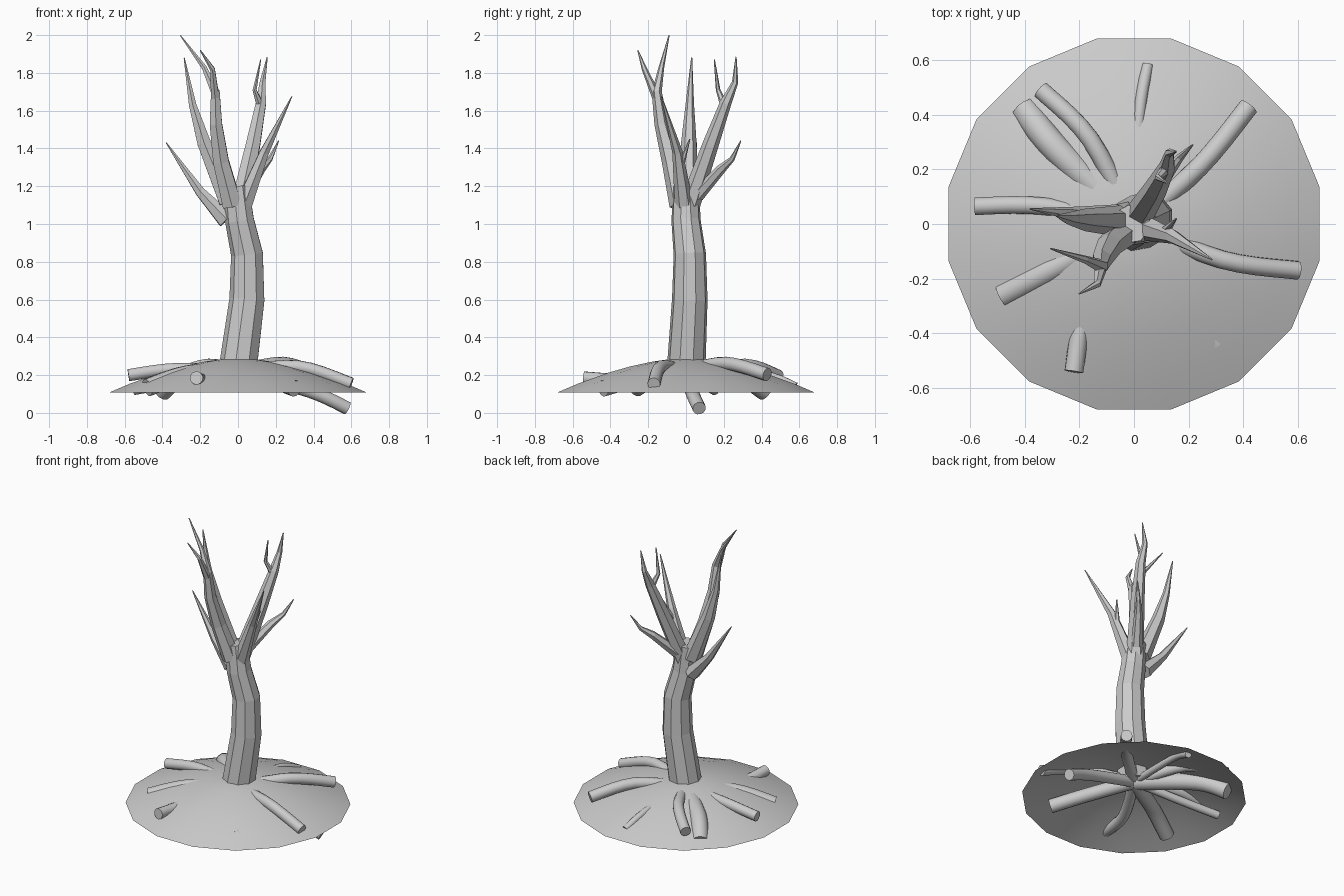
import bpy, bmesh, math
from mathutils import Vector
from mathutils.geometry import interpolate_bezier

if "Cube" in bpy.data.objects:
    bpy.data.objects.remove(bpy.data.objects["Cube"])


def finish(bm, name, smooth=None):
    bmesh.ops.recalc_face_normals(bm, faces=bm.faces)
    me = bpy.data.meshes.new(name)
    bm.to_mesh(me)
    bm.free()
    ob = bpy.data.objects.new(name, me)
    bpy.context.collection.objects.link(ob)
    if smooth:
        bpy.ops.object.select_all(action='DESELECT')
        bpy.context.view_layer.objects.active = ob
        ob.select_set(True)
        bpy.ops.object.shade_smooth_by_angle(angle=math.radians(smooth))


def bridge(bm, rings):
    n = len(rings[0])
    for a, b in zip(rings, rings[1:]):
        for k in range(n):
            j = (k + 1) % n
            bm.faces.new((a[k], a[j], b[j], b[k]))
    bm.faces.new(rings[-1])


def tube(name, points, radius, sides=6, smooth=None):
    # limb swept along points; radius(t) gives its thickness from base to end
    bm = bmesh.new()
    pts = [Vector(p) for p in points]
    last = len(pts) - 1
    rings, u = [], None
    for i, p in enumerate(pts):
        d = (pts[min(i + 1, last)] - pts[max(i - 1, 0)]).normalized()
        if u is None:
            u = Vector((1, 0, 0)) if abs(d.x) < .8 else Vector((0, 1, 0))
        u = (u - d * u.dot(d)).normalized()
        v = d.cross(u)
        angles = [math.tau * (k + .5) / sides for k in range(sides)]
        rings.append([bm.verts.new(p + radius(i / last) * (u * math.cos(a) + v * math.sin(a)))
                      for a in angles])
    bridge(bm, rings)
    bm.faces.new(rings[0])
    finish(bm, name, smooth)


def ground(r):
    # height of the mound at a distance from the trunk
    return .29 - .18 * (r / .69) ** 1.7


def soften(points, steps=6):
    # smooth curve through the points
    pts = [Vector(p) for p in points]
    out = []
    for i in range(len(pts) - 1):
        a, b = pts[i], pts[i + 1]
        ta = (b - pts[max(i - 1, 0)]) / 6
        tb = (pts[min(i + 2, len(pts) - 1)] - a) / 6
        out += interpolate_bezier(a, a + ta, b - tb, b, steps)[:-1]
    return out + [pts[-1]]


def branch(name, r, *points):
    # limb that tapers to a point
    tube(name + "_branch", points, lambda t: max(.003, r * (1 - t) ** .85))


def root(name, r, mid, end):
    # blunt root from under the trunk; mid and end are x, y, height above the mound
    path = [(0, 0, .22)]
    for x, y, lift in (mid, end):
        path.append((x, y, ground(math.hypot(x, y)) + lift))
    tube(name + "_root", soften(path), lambda t: r, 12, 40)


# Open-bottomed earth mound, 16 sides
bm = bmesh.new()
rings = []
for r in (.692, .585, .42, .3, .18, .08):
    rings.append([bm.verts.new((r * math.cos(a), r * math.sin(a), ground(r)))
                  for a in [math.tau * (k + .5) / 16 for k in range(16)]])
bridge(bm, rings)
finish(bm, "mound", 12)

# Trunk
tube("trunk", [(0, 0, .22), (.05, .02, .6), (.05, .02, .84), (.01, 0, 1.02), (-.01, 0, 1.2)],
     lambda t: .104 - .034 * t, 9)

# Branches
branch("left_main", .058, (-.03, -.03, 1.1), (-.09, -.08, 1.33), (-.117, -.13, 1.53),
       (-.12, -.155, 1.7), (-.18, -.13, 1.83), (-.305, -.09, 1.998))
branch("left_fork", .026, (-.12, -.15, 1.66), (-.135, -.22, 1.82), (-.2, -.255, 1.92))
branch("left_tall", .058, (-.05, .01, 1.12), (-.18, .015, 1.43), (-.24, .02, 1.63), (-.285, .03, 1.88))
branch("left_low", .052, (-.06, .02, 1.02), (-.2, .035, 1.17), (-.38, .055, 1.43))
branch("right_main", .055, (.01, .02, 1.1), (.08, .13, 1.42), (.122, .21, 1.64),
       (.13, .26, 1.75), (.155, .265, 1.885))
branch("right_fork", .022, (.12, .205, 1.62), (.088, .17, 1.71), (.12, .15, 1.87))
branch("right_back", .036, (.03, .06, 1.15), (.12, .185, 1.29), (.17, .245, 1.345), (.215, .29, 1.44))
branch("right_front", .05, (.03, -.01, 1.1), (.14, -.045, 1.38), (.285, -.13, 1.675))
branch("right_twig", .02, (.11, -.03, 1.3), (.155, .02, 1.45))

# Roots, clockwise from the back
root("back", .022, (.02, .4, -.015), (.05, .58, -.015))
root("back_right", .036, (.24, .21, .02), (.42, .43, .055))
root("right_deep", .036, (.38, .03, -.11), (.58, .07, -.13))
root("right", .034, (.32, -.13, .01), (.6, -.17, .015))
root("front_right", .044, (.18, -.28, -.065), (.3, -.44, -.045))
root("front", .035, (-.17, -.3, -.06), (-.22, -.54, .03))
root("front_left", .048, (-.27, -.15, -.04), (-.48, -.26, -.035))
root("left_deep", .026, (-.3, .08, -.08), (-.55, .15, -.04))
root("left", .033, (-.33, .065, -.005), (-.58, .065, .045))
root("back_left_thick", .053, (-.28, .27, -.02), (-.4, .42, -.04))
root("back_left_arched", .034, (-.16, .31, .02), (-.34, .49, .045))
